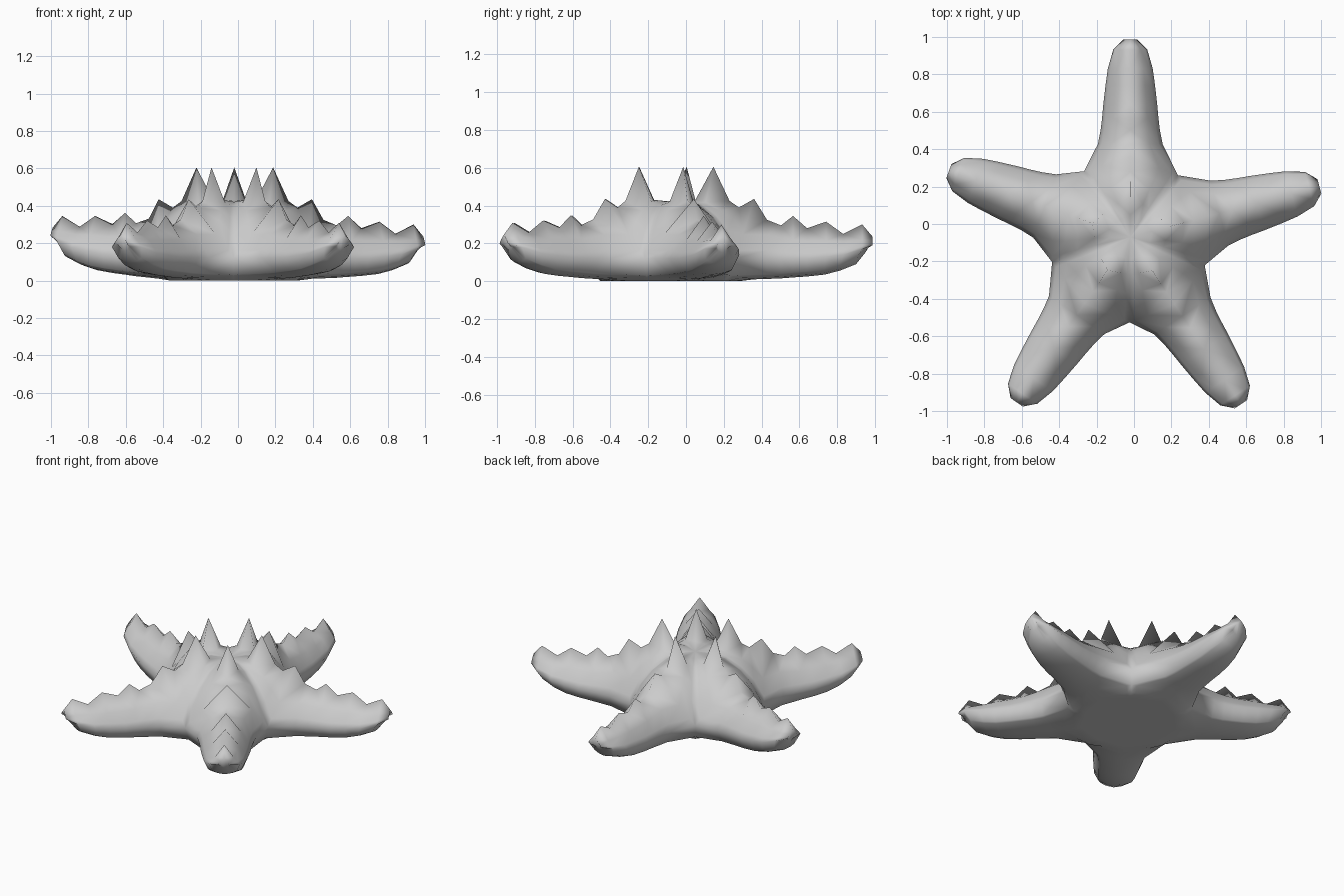
import bpy, bmesh, math
from mathutils import Vector

if "Cube" in bpy.data.objects:
    bpy.data.objects.remove(bpy.data.objects["Cube"])

C = Vector((-0.02, -0.07, 0))
# arm heading (degrees), length, tip lift, width factor
ARMS = [(90, 1.06, 0.0, 0.96), (160, 1.035, 0.05, 1.0), (235.5, 1.075, 0.01, 1.0),
        (303.5, 1.075, 0.01, 1.0), (375, 1.05, 0.0, 1.0)]
# radius factor of the notch that precedes each arm
NOTCH = [0.97, 1.0, 1.02, 1.06, 0.99]
# inner stations: axis distance, seam radius, surface z, seam z, underside z, crest z (teeth rise, gaps dip)
INNER = [(0.12, 0.11, 0.43, 0.42, 0.0, 0.43), (0.215, 0.19, 0.43, 0.40, 0.0, 0.605),
         (0.30, 0.29, 0.405, 0.33, 0.0, 0.425), (0.35, 0.37, 0.38, 0.24, 0.0, 0.39),
         (0.43, 0.43, 0.34, 0.12, 0.01, 0.435)]
# outer stations: fraction of length, half width, surface z, edge z, underside z, crest z
OUTER = [(0.47, 0.18, 0.315, 0.12, 0.012, 0.325), (0.54, 0.165, 0.29, 0.12, 0.015, 0.295),
         (0.60, 0.157, 0.275, 0.12, 0.02, 0.345), (0.67, 0.15, 0.265, 0.12, 0.025, 0.28),
         (0.765, 0.138, 0.26, 0.13, 0.035, 0.315), (0.85, 0.125, 0.25, 0.14, 0.055, 0.25),
         (0.945, 0.095, 0.245, 0.17, 0.09, 0.30), (0.997, 0.04, 0.225, 0.19, 0.15, 0.235)]
COLS = [-1, -0.88, -0.6, 0, 0.6, 0.88, 1]


def heading(deg):
    a = math.radians(deg)
    return Vector((math.cos(a), math.sin(a), 0))


def row(bm, axis, edges, zr, ze, power, crest=None):
    """One cross-section of an arm, from one edge over the ridge to the other."""
    out = []
    for u in COLS:
        p = C + axis.lerp(edges[0] if u < 0 else edges[1], abs(u))
        p.z = ze + (zr - ze) * (1 - abs(u) ** power)
        if u == 0 and crest is not None:
            p.z = crest
        out.append(bm.verts.new(p))
    return out


# Five-armed body: each arm is a grid sharing its seams with its neighbours,
# and the middle column zigzags to form the teeth of crown and ridges
bm = bmesh.new()
last = len(INNER) - 1
for i, (ang, length, lift, wide) in enumerate(ARMS):
    d = heading(ang)
    side = Vector((-d.y, d.x, 0))
    prev = ARMS[i - 1][0] - (360 if i == 0 else 0)
    nxt = ARMS[i + 1][0] if i < 4 else ARMS[0][0] + 360
    seams = (heading((ang + prev) / 2) * NOTCH[i], heading((ang + nxt) / 2) * NOTCH[(i + 1) % 5])
    top, low = [], []

    for k, (s, r, zr, ze, zb, crest) in enumerate(INNER):
        top.append(row(bm, d * s, [q * r for q in seams], zr, ze, 1.7, crest))
        rb = r * (0.92 if k == last else 0.97)
        low.append(row(bm, d * s, [q * rb for q in seams], zb, zb + (0.02 if k == last else 0), 2))
    for f, w, zr, ze, zb, crest in OUTER:
        s, w = f * length, w * wide
        t = max(0, f - 0.4) / 0.6 * lift
        top.append(row(bm, d * s, [d * s - side * w, d * s + side * w], zr + t, ze + t, 2.0, crest + t))
        sb = s - 0.04 * max(0, f - 0.7) / 0.3
        wb, zb = w * 0.8, zb + t * 0.7
        low.append(row(bm, d * sb, [d * sb - side * wb, d * sb + side * wb], zb, zb + 0.025, 2))

    for grid, zc in ((top, 0.42), (low, 0.0)):
        c = bm.verts.new((C.x, C.y, zc))
        for j in range(6):
            bm.faces.new((c, grid[0][j], grid[0][j + 1]))
            for a, b in zip(grid, grid[1:]):
                q = [a[j], b[j], b[j + 1], a[j + 1]]
                if j in (2, 3):
                    # split beside the highest corner so every tooth stays pointed
                    n = q.index(max(q, key=lambda v: v.co.z))
                    q = q[n:] + q[:n]
                    bm.faces.new((q[3], q[0], q[1]))
                    bm.faces.new((q[1], q[2], q[3]))
                else:
                    bm.faces.new(q)
    # side walls and blunt tip
    for k in range(last, len(top) - 1):
        for e in (0, 6):
            bm.faces.new((top[k][e], top[k + 1][e], low[k + 1][e], low[k][e]))
    for j in range(6):
        bm.faces.new((top[-1][j], top[-1][j + 1], low[-1][j + 1], low[-1][j]))

bmesh.ops.remove_doubles(bm, verts=bm.verts, dist=0.0005)
bmesh.ops.recalc_face_normals(bm, faces=bm.faces)
mesh = bpy.data.meshes.new("starfish_body")
bm.to_mesh(mesh)
bm.free()
body = bpy.data.objects.new("starfish_body", mesh)
bpy.context.collection.objects.link(body)
body.select_set(True)
bpy.context.view_layer.objects.active = body
bpy.ops.object.shade_smooth_by_angle(angle=math.radians(110))
